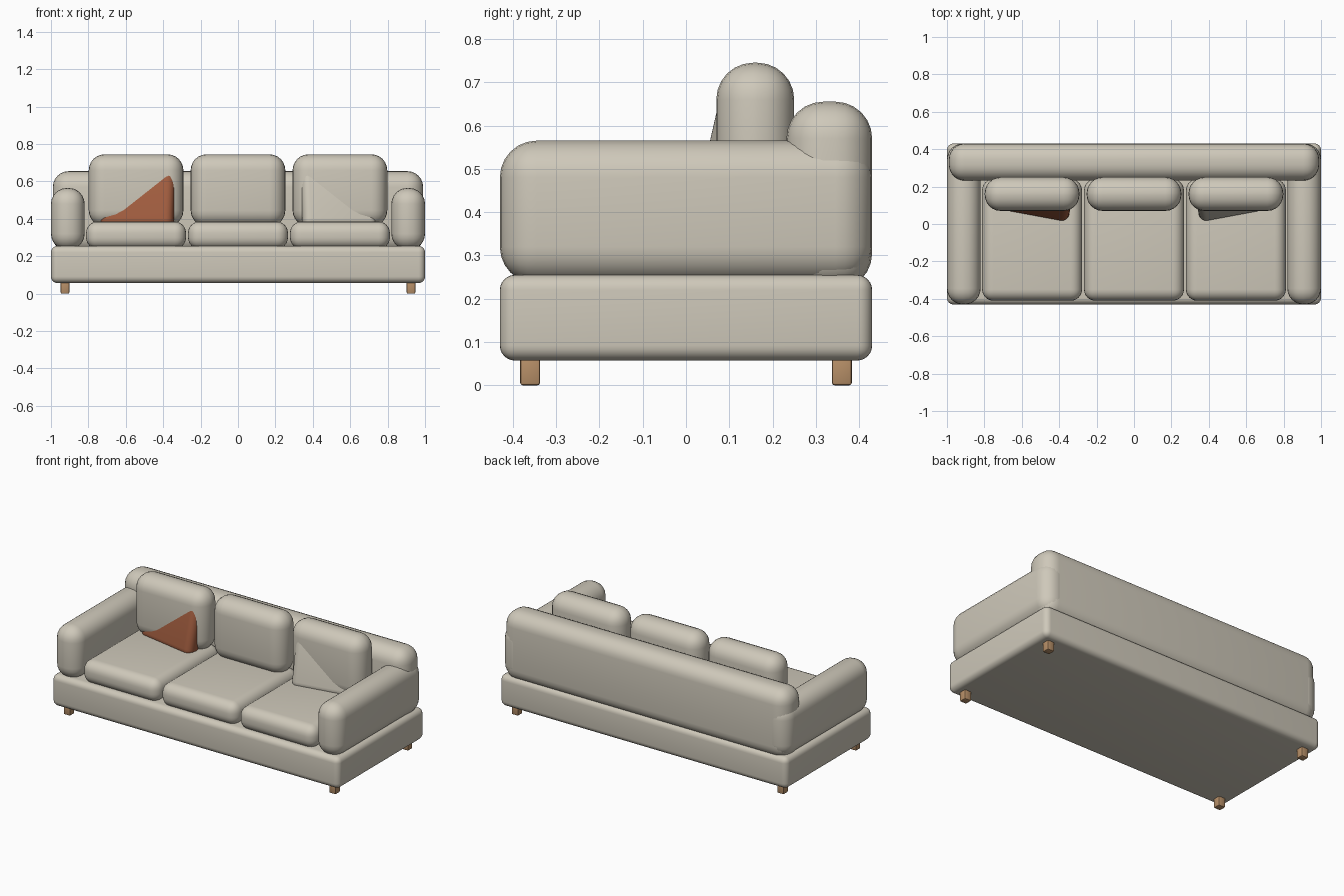
import bpy
from math import radians

cube = bpy.data.objects.get("Cube")
if cube:
    bpy.data.objects.remove(cube, do_unlink=True)


def material(name, rgb):
    mat = bpy.data.materials.new(name)
    mat.use_nodes = True
    mat.diffuse_color = (*rgb, 1)
    mat.node_tree.nodes["Principled BSDF"].inputs["Base Color"].default_value = (*rgb, 1)
    return mat


fabric = material("beige fabric", (0.62, 0.58, 0.49))
rust = material("rust fabric", (0.36, 0.11, 0.05))
wood = material("light wood", (0.48, 0.28, 0.14))


def soft_box(name, low, high, radius, mat, rotation=(0, 0, 0), segments=6):
    """Rounded box between two corners, turned about its centre."""
    centre = [(a + b) / 2 for a, b in zip(low, high)]
    bpy.ops.mesh.primitive_cube_add(size=1, location=centre)
    obj = bpy.context.object
    obj.name = name
    obj.scale = [b - a for a, b in zip(low, high)]
    bpy.ops.object.transform_apply(location=False, rotation=False, scale=True)
    obj.rotation_euler = rotation
    bevel = obj.modifiers.new("soft edges", "BEVEL")
    bevel.width = radius
    bevel.segments = segments
    bpy.ops.object.modifier_apply(modifier=bevel.name)
    bpy.ops.object.shade_smooth_by_angle(angle=radians(35))
    obj.data.materials.append(mat)
    return obj


# Base and backrest
soft_box("base", (-1, -0.43, 0.057), (1, 0.43, 0.255), 0.035, fabric)
soft_box("backrest", (-0.99, 0.232, 0.22), (0.99, 0.43, 0.655), 0.085, fabric)

# Seat and back cushions
for label, x in (("right", -0.545), ("middle", 0), ("left", 0.545)):
    soft_box(f"seat_cushion_{label}", (x - 0.267, -0.41, 0.24),
             (x + 0.267, 0.24, 0.385), 0.06, fabric)
    soft_box(f"back_cushion_{label}", (x - 0.253, 0.07, 0.36),
             (x + 0.253, 0.25, 0.745), 0.085, fabric)

# Arms, throw pillows and feet on both sides
for label, s, pillow_mat in (("right", -1, rust), ("left", 1, fabric)):
    x = s * 0.91
    soft_box(f"arm_{label}", (x - 0.09, -0.43, 0.235),
             (x + 0.09, 0.43, 0.565), 0.085, fabric)
    x = s * 0.535
    soft_box(f"throw_pillow_{label}", (x - 0.2, 0.08, 0.35),
             (x + 0.2, 0.18, 0.73), 0.04, pillow_mat,
             (radians(-13), 0, s * radians(10.5)))
    for end, y in (("front", -0.36), ("back", 0.36)):
        x = s * 0.925
        soft_box(f"foot_{end}_{label}", (x - 0.023, y - 0.023, 0),
                 (x + 0.023, y + 0.023, 0.075), 0.006, wood, segments=2)
